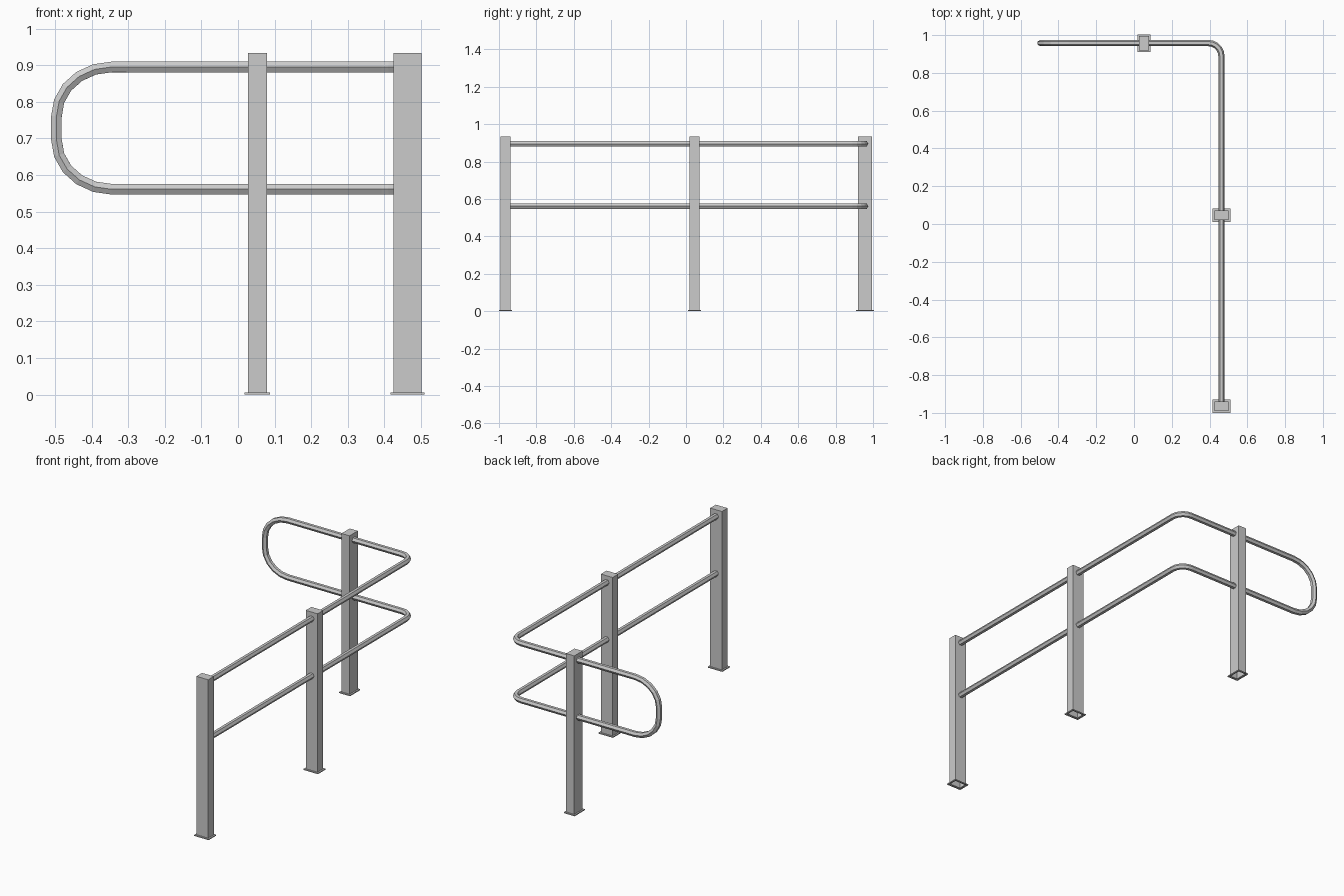
import bpy, bmesh, math
from mathutils import Vector

if "Cube" in bpy.data.objects:
    bpy.data.objects.remove(bpy.data.objects["Cube"])

POST_H, RAIL_TOP, RAIL_LOW = 0.933, 0.895, 0.561
RX, RY = 0.463, 0.958      # rail lines of the long and short runs
RAIL_R, SIDES = 0.0167, 6


def make_object(name, bm):
    bmesh.ops.recalc_face_normals(bm, faces=bm.faces)
    mesh = bpy.data.meshes.new(name)
    bm.to_mesh(mesh)
    bm.free()
    obj = bpy.data.objects.new(name, mesh)
    bpy.context.collection.objects.link(obj)
    return obj


def bridge(bm, rings):
    for a, b in zip(rings, rings[1:]):
        n = len(a)
        for i in range(n):
            bm.faces.new((a[i], a[(i + 1) % n], b[(i + 1) % n], b[i]))


def post(name, x, y, wx, wy):
    # hollow box post, closed on top, with a thin foot flange
    bm = bmesh.new()
    rings = []
    for grow, z in ((0, 0), (0.009, 0), (0.009, 0.006), (0, 0.006), (0, POST_H)):
        hx, hy = wx / 2 + grow, wy / 2 + grow
        rings.append([bm.verts.new((x + sx * hx, y + sy * hy, z))
                      for sx, sy in ((-1, -1), (1, -1), (1, 1), (-1, 1))])
    bridge(bm, rings)
    bm.faces.new(rings[-1])
    make_object(name, bm)


def tube(name, path):
    # sweep a hexagon along the path, carrying its frame round the bends
    bm = bmesh.new()
    rings = []
    side, prev = Vector((-1, 0, 0)), Vector((0, 1, 0))
    last = len(path) - 1
    for i, p in enumerate(path):
        t_in = (p - path[max(i - 1, 0)]).normalized()
        t_out = (path[min(i + 1, last)] - p).normalized()
        t = (t_in + t_out).normalized()
        side.rotate(prev.rotation_difference(t))
        prev, up = t, t.cross(side)
        angles = [2 * math.pi * k / SIDES for k in range(SIDES)]
        rings.append([bm.verts.new(p + RAIL_R * (math.cos(a) * side + math.sin(a) * up))
                      for a in angles])
    bridge(bm, rings)
    bm.faces.new(rings[0])
    bm.faces.new(rings[-1])
    make_object(name, bm)


# Posts
post("short_run_post", 0.053, 0.957, 0.052, 0.076)
post("middle_post", 0.463, 0.046, 0.076, 0.052)
post("end_post", 0.463, -0.965, 0.076, 0.052)

# Looped handrail: upper half of the path, then the same points mirrored below
mid = (RAIL_TOP + RAIL_LOW) / 2
upper = [Vector((RX, -0.945, RAIL_TOP))]
c = 0.07
for k in range(6):
    a = math.pi / 2 * k / 5
    upper.append(Vector((RX - c + c * math.cos(a), RY - c + c * math.sin(a), RAIL_TOP)))
for k in range(6):
    a = math.pi / 2 * k / 5
    upper.append(Vector((-0.345 - 0.151 * math.sin(a), RY,
                         RAIL_TOP - 0.135 * (1 - math.cos(a)))))
lower = [Vector((p.x, p.y, 2 * mid - p.z)) for p in reversed(upper)]
tube("looped_handrail", upper + lower)
